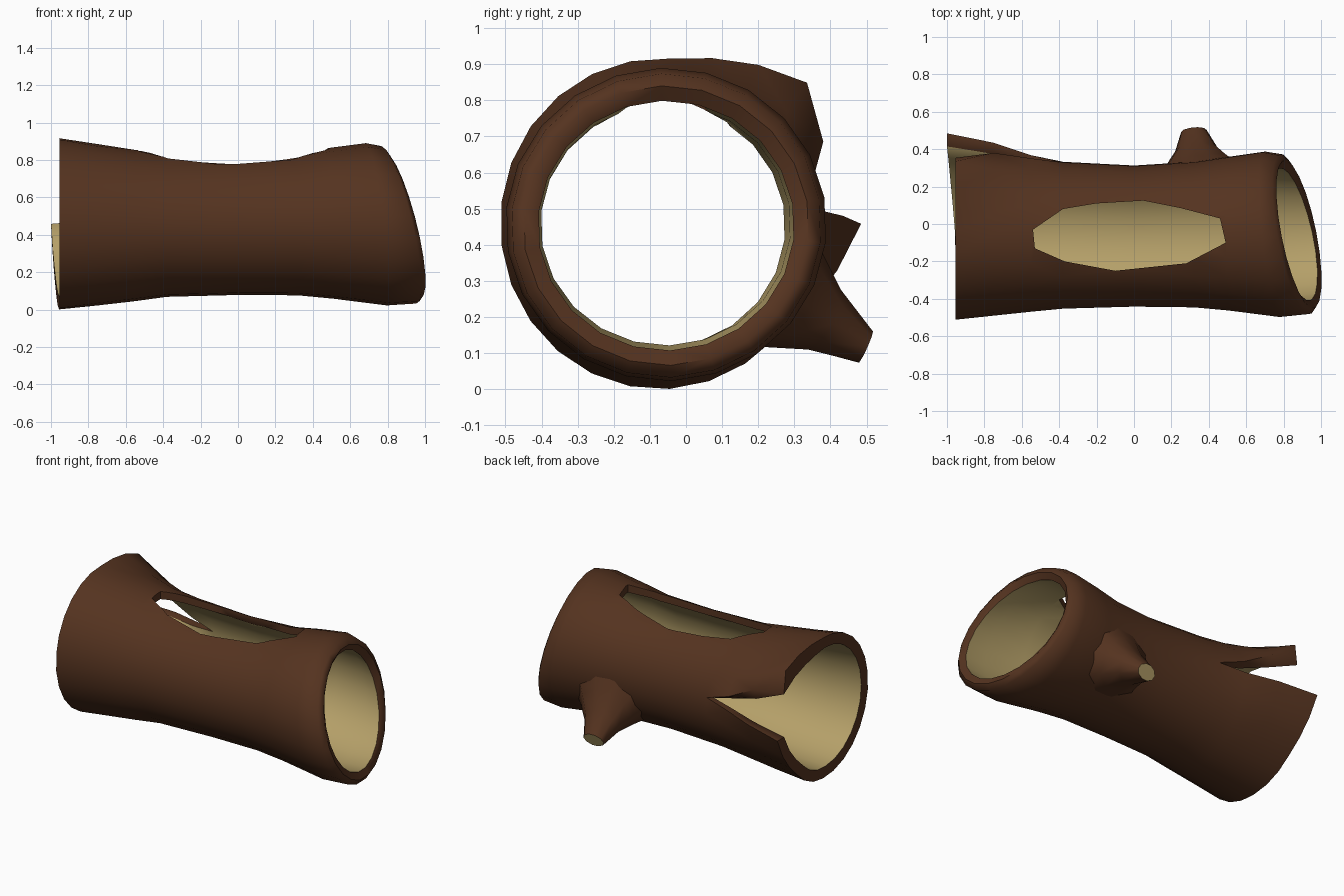
import bpy, bmesh, math
from mathutils import Vector

if "Cube" in bpy.data.objects:
    bpy.data.objects.remove(bpy.data.objects["Cube"])


def material(name, rgb):
    m = bpy.data.materials.new(name)
    m.diffuse_color = (*rgb, 1)
    m.use_nodes = True
    m.node_tree.nodes["Principled BSDF"].inputs["Base Color"].default_value = m.diffuse_color
    return m


bark = material("bark_brown", (0.09, 0.033, 0.014))
wood = material("inner_wood_tan", (0.46, 0.35, 0.14))

# Stations along the log: x, front, back, bottom, top, wall, slant, flare, gap start, gap end, inner gap end
ROWS = [
    (-.955, -.515, .37, .000, .916, .07, 0, .115, 0, 43, 29),
    (-.75, -.49, .355, .022, .885, .06, 0, .08, 3, 27, 21),
    (-.55, -.47, .34, .045, .856, .05, 0, .03, 6, 17, 15),
    (-.38, -.455, .335, .068, .835, .045, 0, 0, 10, 10, 10),
    (0, -.444, .315, .078, .825, .04, 0, 0, 10, 10, 10),
    (.32, -.448, .335, .076, .835, .045, 0, 0, 10, 10, 10),
    (.5, -.465, .36, .058, .865, .05, .1, 0, 10, 10, 10),
    (.74, -.5, .39, .022, .89, .075, .6, 0, 10, 10, 10),
    (.86, -.485, .375, .032, .874, .075, 1, 0, 10, 10, 10),
]
N = 22


def ring_point(row, deg, inset, flare=0.0):
    x, y0, y1, z0, z1, wall, slant = row[:7]
    a = math.radians(deg)
    c, s = math.cos(a), math.sin(a)
    x += slant * (-.095 * s - .075 * c)
    return Vector((x, (y0 + y1) / 2 + ((y1 - y0) / 2 + flare - inset) * c,
                   (z0 + z1) / 2 + ((z1 - z0) / 2 + flare - inset) * s))


def finish(bm, name, mats):
    bmesh.ops.recalc_face_normals(bm, faces=bm.faces)
    me = bpy.data.meshes.new(name)
    bm.to_mesh(me)
    bm.free()
    ob = bpy.data.objects.new(name, me)
    bpy.context.collection.objects.link(ob)
    for m in mats:
        me.materials.append(m)
    return ob


def activate(ob):
    bpy.ops.object.select_all(action='DESELECT')
    ob.select_set(True)
    bpy.context.view_layer.objects.active = ob


# Hollow log: outer and inner skins joined at the rims, split open at the back of the left end
bm = bmesh.new()


def skin_row(row, inner):
    lo, hi = row[8], row[10] if inner else row[9]
    closed = row[8] == row[9]
    verts = []
    for j in range(N if closed else N + 1):
        deg = hi + (lo + 360 - hi) * j / N
        d = min(deg - hi, lo + 360 - deg)
        flare = row[7] * max(0, 1 - d / 45) ** 1.5
        p = ring_point(row, deg, row[5] if inner else 0, flare)
        if row is ROWS[0]:
            p.x -= .045 * max(0, (deg - 270) / 90)
        verts.append(bm.verts.new(p))
    if closed:
        verts.append(verts[0])
    return verts


outer = [skin_row(r, False) for r in ROWS]
inner = [skin_row(r, True) for r in ROWS]


def strip(a, b, mat):
    for j in range(N):
        bm.faces.new((a[j], a[j + 1], b[j + 1], b[j])).material_index = mat


for i in range(len(ROWS) - 1):
    strip(outer[i], outer[i + 1], 0)
    strip(inner[i], inner[i + 1], 1)
strip(outer[0], inner[0], 0)

# Rounded rim at the right end
rim = [bm.verts.new(a.co.lerp(b.co, .45) + Vector((.022, 0, 0)))
       for a, b in zip(outer[-1][:N], inner[-1][:N])]
rim.append(rim[0])
strip(outer[-1], rim, 0)
strip(rim, inner[-1], 0)

# Edges of the split
for i in range(3):
    for j in (0, N):
        bm.faces.new((outer[i][j], outer[i + 1][j], inner[i + 1][j], inner[i][j]))
bmesh.ops.triangulate(bm, faces=bm.faces)
log = finish(bm, "hollow_log", [bark, wood])

# Opening in the top
outline = [(-.54, -.03), (-.38, .08), (-.2, .11), (.05, .125), (.25, .085), (.46, .03), (.49, -.1),
           (.28, -.21), (-.1, -.25), (-.37, -.2), (-.53, -.13)]
bm = bmesh.new()
low = [bm.verts.new((x, y, .5)) for x, y in outline]
high = [bm.verts.new((x, y, 1.2)) for x, y in outline]
bm.faces.new(low)
bm.faces.new(high)
for k in range(len(low)):
    n = (k + 1) % len(low)
    bm.faces.new((low[k], low[n], high[n], high[k]))
cutter = finish(bm, "top_opening_cutter", [bark])
cutter.hide_render = True
mod = log.modifiers.new("opening", 'BOOLEAN')
mod.operation = 'DIFFERENCE'
mod.solver = 'EXACT'
mod.object = cutter
activate(log)
bpy.ops.object.modifier_apply(modifier="opening")
bpy.data.objects.remove(cutter)


# Broken branch stub at the back, flaring out of the bark
def surface(x, deg):
    for a, b in zip(ROWS[3:], ROWS[4:]):
        if a[0] <= x <= b[0]:
            t = (x - a[0]) / (b[0] - a[0])
            p = ring_point(a, deg, .012).lerp(ring_point(b, deg, .012), t)
            p.x = x
            return p


bm = bmesh.new()
M = 10
rings = []
for along, shrink in ((0, 0), (.22, .3), (.55, .7), (1, 1)):
    ring = []
    for k in range(M):
        a = 2 * math.pi * k / M
        base = surface(.35 + .22 * math.cos(a), -31 + 34 * math.sin(a))
        centre = surface(.35, -31)
        tip_centre = Vector((.32, .497, .117))
        tip = Vector((.068 * math.cos(a), .006 * math.cos(a) + .02 * math.sin(a), .045 * math.sin(a)))
        p = centre.lerp(tip_centre, along) + (base - centre).lerp(tip, shrink)
        ring.append(bm.verts.new(p))
    rings.append(ring)
for a, b in zip(rings, rings[1:]):
    for k in range(M):
        n = (k + 1) % M
        bm.faces.new((a[k], a[n], b[n], b[k]))
bm.faces.new(rings[-1]).material_index = 1
branch = finish(bm, "branch_stub", [bark, wood])

for ob in (log, branch):
    activate(ob)
    bpy.ops.object.shade_smooth_by_angle(angle=math.radians(60))
